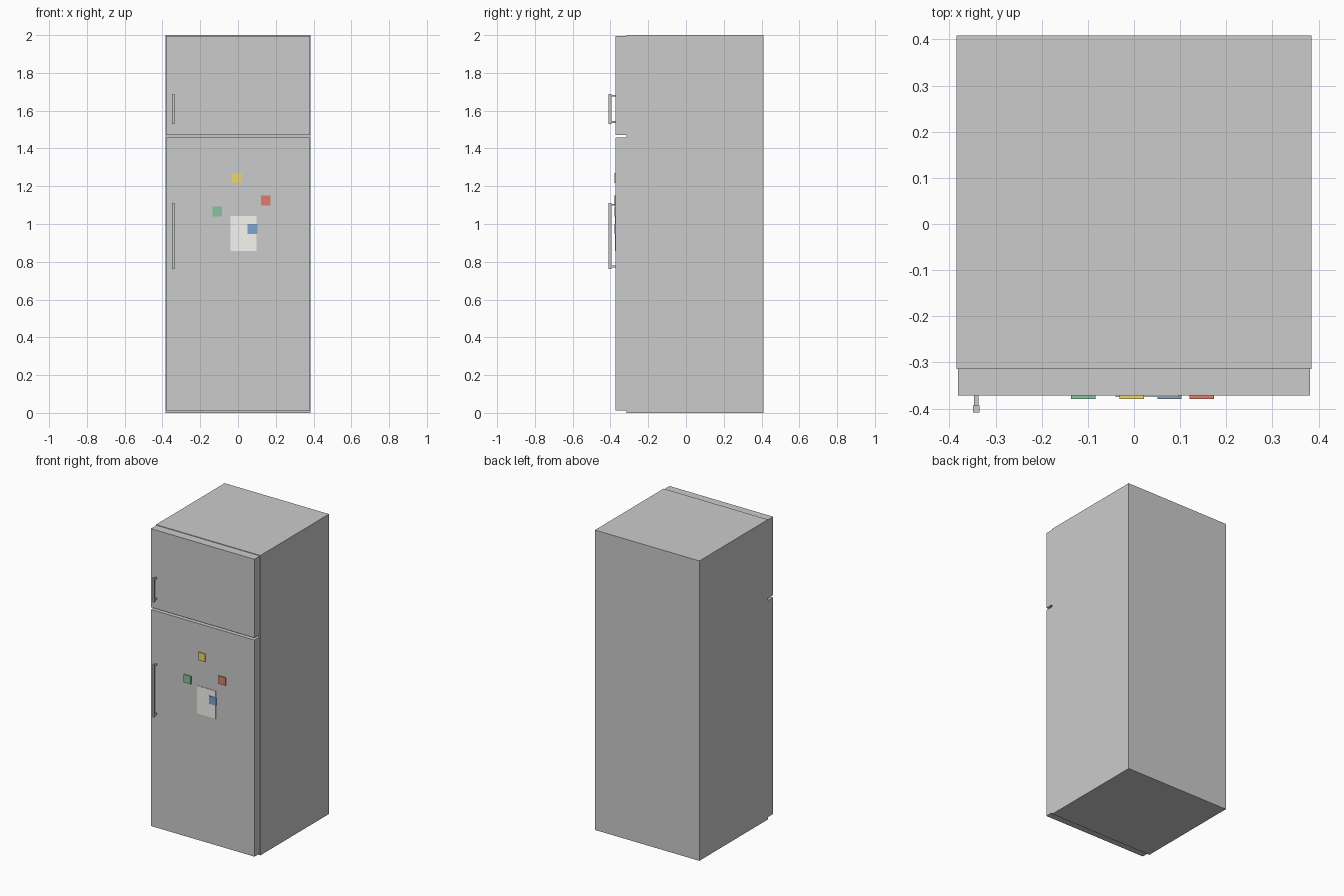
import bpy
import bmesh

if "Cube" in bpy.data.objects:
    bpy.data.objects.remove(bpy.data.objects["Cube"])


def box(name, x, y, z, color=None):
    """Box from (min, max) ranges on each axis."""
    bm = bmesh.new()
    bmesh.ops.create_cube(bm, size=1)
    size = [r[1] - r[0] for r in (x, y, z)]
    mid = [(r[0] + r[1]) / 2 for r in (x, y, z)]
    bmesh.ops.scale(bm, vec=size, verts=bm.verts)
    mesh = bpy.data.meshes.new(name)
    bm.to_mesh(mesh)
    bm.free()
    obj = bpy.data.objects.new(name, mesh)
    obj.location = mid
    bpy.context.collection.objects.link(obj)
    if color:
        mat = bpy.data.materials.new(name + "_color")
        mat.diffuse_color = (*color, 1)
        mat.use_nodes = True
        mat.node_tree.nodes["Principled BSDF"].inputs["Base Color"].default_value = mat.diffuse_color
        mesh.materials.append(mat)
    return obj


BODY_FRONT, DOOR_FRONT = -0.314, -0.372
BAR_BACK, BAR_FRONT = -0.394, -0.409
HANDLE_X = -0.342

# Cabinet
box("cabinet", (-0.385, 0.385), (BODY_FRONT, 0.409), (0, 2))

# Doors with their handles: door z range, handle z range
doors = {
    "freezer": ((1.472, 1.996), (1.529, 1.688)),
    "fridge": ((0.013, 1.457), (0.762, 1.111)),
}
for name, (door_z, bar_z) in doors.items():
    box(name + "_door", (-0.382, 0.382), (DOOR_FRONT, BODY_FRONT), door_z)
    box(name + "_handle_bar", (HANDLE_X - 0.007, HANDLE_X + 0.007),
        (BAR_FRONT, BAR_BACK), bar_z)
    for end, pz in (("lower", bar_z[0] + 0.012), ("upper", bar_z[1] - 0.009)):
        box(f"{name}_handle_{end}_post", (HANDLE_X - 0.005, HANDLE_X + 0.005),
            (BAR_BACK, DOOR_FRONT), (pz - 0.005, pz + 0.005))

# Paper note
box("paper_note", (-0.04, 0.098), (-0.375, DOOR_FRONT), (0.857, 1.042),
    (0.93, 0.92, 0.87))

# Square magnets: centre x, centre z, colour
magnets = {
    "yellow": (-0.005, 1.243, (0.85, 0.68, 0.15)),
    "red": (0.147, 1.125, (0.75, 0.2, 0.15)),
    "green": (-0.110, 1.066, (0.25, 0.55, 0.35)),
    "blue": (0.077, 0.973, (0.2, 0.37, 0.65)),
}
for name, (cx, cz, color) in magnets.items():
    h = 0.0262
    box(name + "_magnet", (cx - h, cx + h), (-0.379, DOOR_FRONT),
        (cz - h, cz + h), color)
